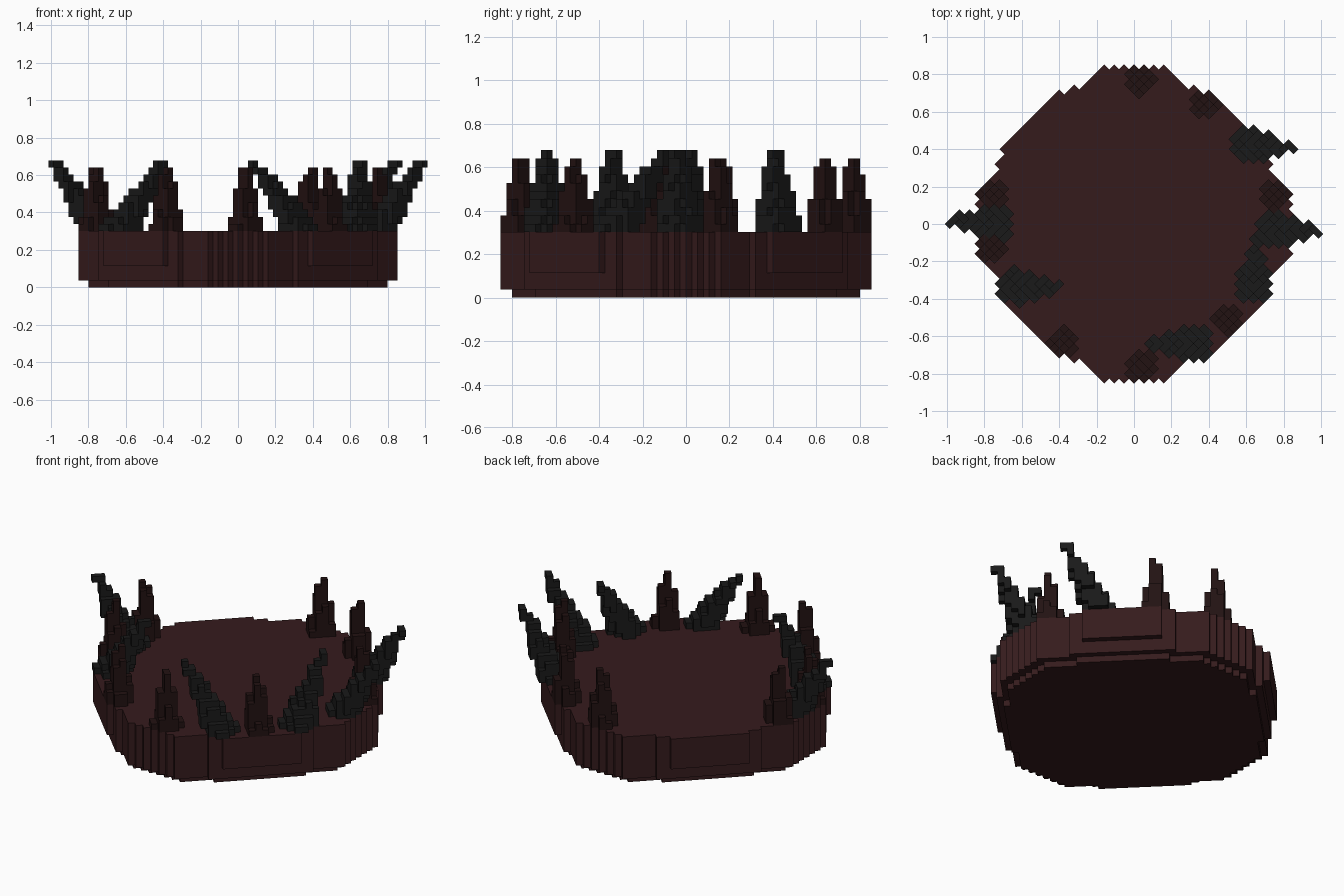
import bpy, math

if "Cube" in bpy.data.objects:
    bpy.data.objects.remove(bpy.data.objects["Cube"])

S = 0.0377                     # voxel edge; grid is turned 45 degrees about z
C = math.sqrt(0.5)


def material(name, rgb):
    m = bpy.data.materials.new(name)
    m.diffuse_color = (*rgb, 1)
    m.use_nodes = True
    m.node_tree.nodes["Principled BSDF"].inputs["Base Color"].default_value = m.diffuse_color
    return m


def voxel_object(name, cells, mat):
    """Mesh of only the exposed faces of a set of (i, j, k) cells."""
    verts, index, faces = [], {}, []

    def vert(p):
        if p not in index:
            index[p] = len(verts)
            u, v, w = (n * S for n in p)
            verts.append(((u - v) * C, (u + v) * C, w))
        return index[p]

    for c in cells:
        for axis in range(3):
            for side in (0, 1):
                n = list(c)
                n[axis] += 2 * side - 1
                if tuple(n) in cells:
                    continue
                a, b = (axis + 1) % 3, (axis + 2) % 3
                quad = []
                for da, db in ((0, 0), (1, 0), (1, 1), (0, 1)):
                    p = list(c)
                    p[axis] += side
                    p[a] += da
                    p[b] += db
                    quad.append(vert(tuple(p)))
                faces.append(quad if side else quad[::-1])
    me = bpy.data.meshes.new(name)
    me.from_pydata(verts, [], faces)
    me.materials.append(mat)
    ob = bpy.data.objects.new(name, me)
    bpy.context.collection.objects.link(ob)
    return ob


def half_width(d):
    """Stepped round outline: half width of the slab at row distance d."""
    for limit, w in ((6, 21), (8, 20), (13, 19), (14, 18), (15, 17), (16, 16),
                     (17, 15), (18, 14), (19, 13), (20, 8), (21, 6)):
        if d < limit:
            return w
    return 0


def spike(name, base, tip, r0, r1, top, mat):
    """Tapering voxel spike from base (x, y) to tip (x, y), layers 8..top."""
    cells = set()
    for k in range(8, top):
        t = (k - 8) / (top - 9)
        x = base[0] + (tip[0] - base[0]) * t
        y = base[1] + (tip[1] - base[1]) * t
        u, v = (x + y) * C / S, (y - x) * C / S
        r = (r0 + (r1 - r0) * t) / S
        cells.add((math.floor(u), math.floor(v), k))
        for i in range(int(u) - 5, int(u) + 6):
            for j in range(int(v) - 5, int(v) + 6):
                if math.hypot(i + .5 - u, j + .5 - v) < r:
                    cells.add((i, j, k))
    voxel_object(name, cells, mat)


flesh = material("dark_red", (0.036, 0.011, 0.012))
thorn = material("deep_brown", (0.016, 0.006, 0.006))
black = material("black", (0.010, 0.010, 0.010))

# round slab, flats stepped in towards the underside
slab = set()
for k in range(8):
    cap = 19 if k == 0 else 20 if k < 3 else 21
    inset = 0.6 if k == 0 else 0
    for i in range(-21, 21):
        for j in range(-21, 21):
            a, b = abs(i + .5), abs(j + .5)
            if max(a, b) < cap and a + inset < half_width(b + inset):
                slab.add((i, j, k))
voxel_object("slab", slab, flesh)

# upright brown spikes
for n, p in enumerate([(.04, .77), (.38, .64), (.75, .15), (-.75, .16),
                       (-.76, -.13), (-.38, -.63), (.04, -.76), (.49, -.51)]):
    spike(f"upright_spike_{n}", p, p, .08, .022, 17, thorn)

# slanted black spikes
for n, (b, t) in enumerate([((-.75, 0), (-.975, .02)), ((-.63, -.33), (-.41, -.34)),
                            ((.33, -.64), (.10, -.64)), ((.64, -.32), (.65, -.10)),
                            ((.75, -.03), (.975, -.04)), ((.61, .42), (.835, .41))]):
    spike(f"slanted_spike_{n}", b, t, .10, .025, 18, black)
